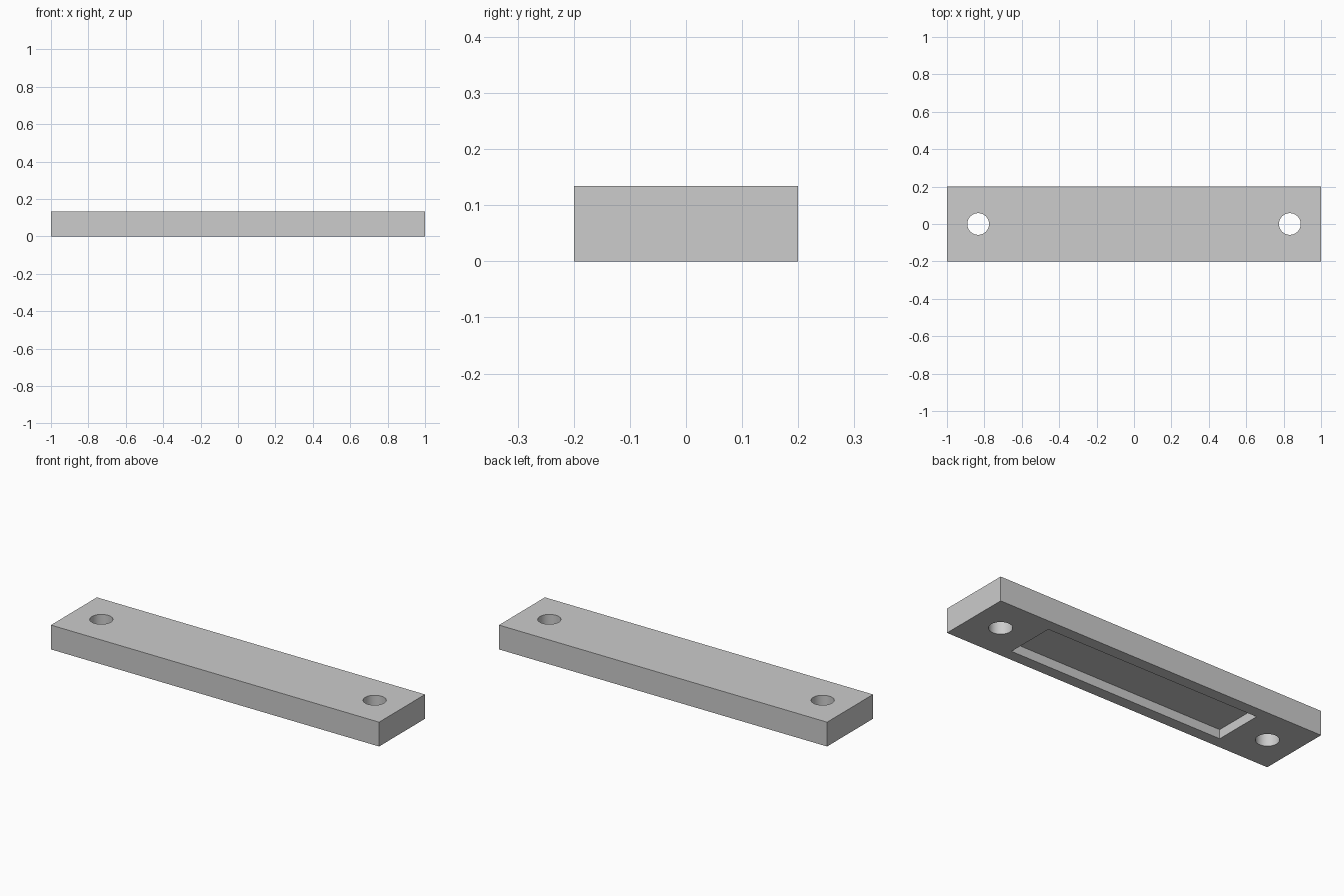
import bpy

cube = bpy.data.objects.get("Cube")
if cube:
    bpy.data.objects.remove(cube, do_unlink=True)

LENGTH, WIDTH, HEIGHT = 2.0, 0.4, 0.134
HOLE_X, HOLE_RADIUS = 0.833, 0.058
POCKET_LENGTH, POCKET_WIDTH, POCKET_DEPTH = 1.3, 0.274, 0.05

grey = bpy.data.materials.new("plain grey")
grey.use_nodes = True
colour = (0.604, 0.604, 0.604, 1)
grey.diffuse_color = colour
grey.node_tree.nodes["Principled BSDF"].inputs["Base Color"].default_value = colour


def box(name, size, z):
    bpy.ops.mesh.primitive_cube_add(size=1, location=(0, 0, z))
    obj = bpy.context.object
    obj.name = name
    obj.scale = size
    bpy.ops.object.transform_apply(location=True, rotation=False, scale=True)
    obj.data.materials.append(grey)
    return obj


def cut(target, cutter):
    cutter.hide_render = True
    mod = target.modifiers.new(cutter.name, 'BOOLEAN')
    mod.operation = 'DIFFERENCE'
    mod.solver = 'EXACT'
    mod.object = cutter
    bpy.ops.object.select_all(action='DESELECT')
    target.select_set(True)
    bpy.context.view_layer.objects.active = target
    bpy.ops.object.modifier_apply(modifier=mod.name)
    bpy.data.objects.remove(cutter, do_unlink=True)


# Solid bar
bar = box("mounting_bar", (LENGTH, WIDTH, HEIGHT), HEIGHT / 2)

# Shallow pocket in the underside
cut(bar, box("pocket_cutter", (POCKET_LENGTH, POCKET_WIDTH, 2 * POCKET_DEPTH), 0))

# Round through hole near each end
for side in (-1, 1):
    bpy.ops.mesh.primitive_cylinder_add(vertices=64, radius=HOLE_RADIUS, depth=1,
                                        location=(side * HOLE_X, 0, 0))
    hole = bpy.context.object
    hole.name = "hole_cutter"
    hole.data.materials.append(grey)
    cut(bar, hole)

# Smooth hole walls, sharp box edges
bar.select_set(True)
bpy.ops.object.shade_smooth_by_angle()
